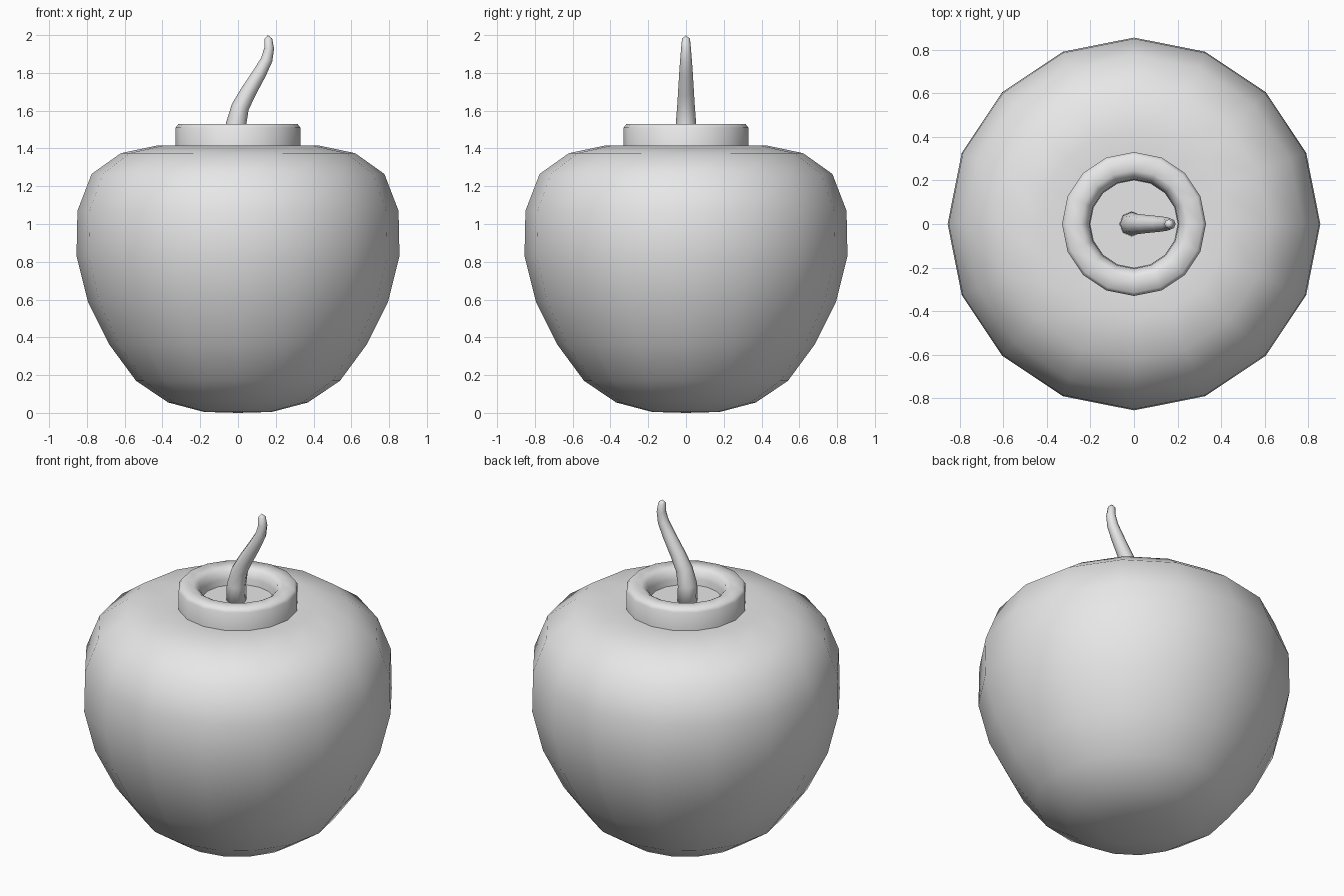
import bpy
import bmesh
from math import cos, sin, pi
from mathutils import Vector

cube = bpy.data.objects.get("Cube")
if cube:
    bpy.data.objects.remove(cube, do_unlink=True)

grey = bpy.data.materials.new("plain_grey")
grey.use_nodes = True
grey.diffuse_color = (0.8, 0.8, 0.8, 1)
grey.node_tree.nodes["Principled BSDF"].inputs["Base Color"].default_value = (0.8, 0.8, 0.8, 1)


def loft(name, rings, sides, start=None, end=None):
    """Skin rings of (centre, side axis, radius); optional points close the ends."""
    bm = bmesh.new()
    loops = []
    for centre, axis, radius in rings:
        loops.append([bm.verts.new(centre + radius * (axis * cos(2 * pi * i / sides)
                      + Vector((0, 1, 0)) * sin(2 * pi * i / sides))) for i in range(sides)])
    for low, high in zip(loops, loops[1:]):
        for i in range(sides):
            j = (i + 1) % sides
            bm.faces.new((low[i], low[j], high[j], high[i]))
    for point, loop in ((start, loops[0]), (end, loops[-1])):
        if point is not None:
            tip = bm.verts.new(point)
            for i in range(sides):
                bm.faces.new((loop[i], loop[(i + 1) % sides], tip))
    bmesh.ops.recalc_face_normals(bm, faces=bm.faces)
    mesh = bpy.data.meshes.new(name)
    bm.to_mesh(mesh)
    bm.free()
    mesh.materials.append(grey)
    for poly in mesh.polygons:
        poly.use_smooth = True
    obj = bpy.data.objects.new(name, mesh)
    bpy.context.collection.objects.link(obj)
    return obj


def lathe(name, profile, start=None, end=None):
    rings = [(Vector((0, 0, z)), Vector((1, 0, 0)), r) for r, z in profile]
    return loft(name, rings, 16, start, end)


# Rounded body with a shallow dip at the top and bottom
body_profile = [(0.18, 0.005), (0.37, 0.055), (0.54, 0.17), (0.68, 0.36), (0.795, 0.59),
                (0.855, 0.83), (0.85, 1.07), (0.775, 1.265), (0.62, 1.375), (0.43, 1.415),
                (0.25, 1.39)]
lathe("body", body_profile, Vector((0, 0, 0)), Vector((0, 0, 1.38)))

# Collar with rounded rims
collar_profile = [(0.33, 1.37), (0.33, 1.51), (0.315, 1.53), (0.245, 1.53), (0.22, 1.515),
                  (0.205, 1.47), (0.2, 1.39)]
lathe("collar", collar_profile)

# Flat floor inside the collar
lathe("collar_floor", [(0.202, 1.435)], end=Vector((0, 0, 1.435)))

# Curved, tapering stem: x, z, radius
path = [(-0.01, 1.4, 0.058), (-0.01, 1.53, 0.054), (0.012, 1.62, 0.047), (0.055, 1.7, 0.042),
        (0.115, 1.8, 0.036), (0.152, 1.87, 0.031), (0.165, 1.93, 0.026), (0.16, 1.98, 0.021)]
points = [Vector((x, 0, z)) for x, z, r in path]
stem_rings = []
for i, point in enumerate(points):
    along = (points[min(i + 1, len(points) - 1)] - points[max(i - 1, 0)]).normalized()
    stem_rings.append((point, Vector((along.z, 0, -along.x)), path[i][2]))
loft("stem", stem_rings, 8, points[0], Vector((0.158, 0, 2)))
